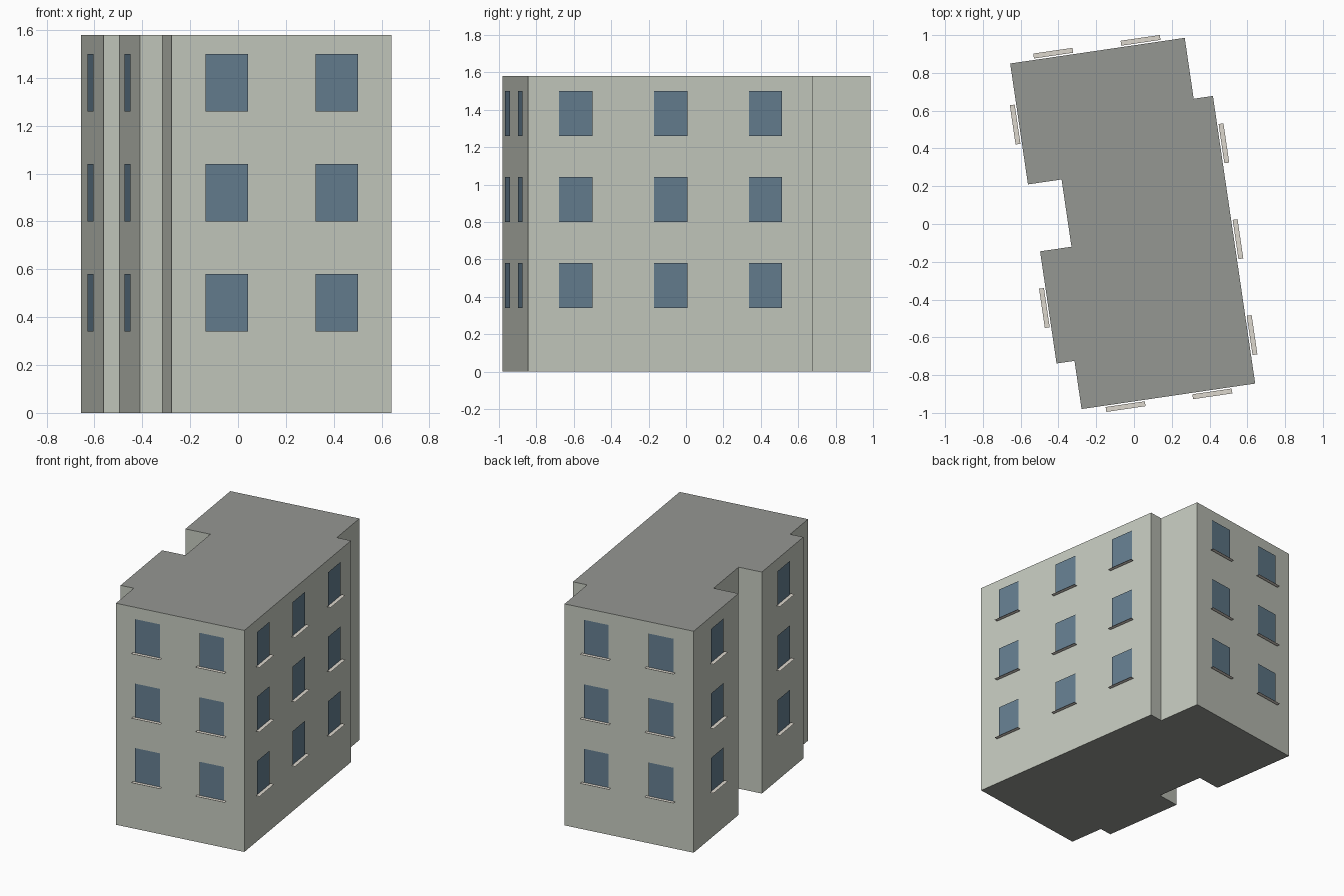
import bpy, bmesh
from math import radians
from mathutils import Vector, Matrix

if "Cube" in bpy.data.objects:
    bpy.data.objects.remove(bpy.data.objects["Cube"])

HEIGHT = 1.58
TURN = Matrix.Rotation(radians(8.36), 3, 'Z')
FLOORS = (0.34, 0.80, 1.26)        # window sill heights
WIN_W, WIN_H = 0.18, 0.24
SILL_W, GAP, SILL_OUT = 0.21, 0.008, 0.034


def material(name, rgb):
    m = bpy.data.materials.new(name)
    m.diffuse_color = (*rgb, 1)
    m.use_nodes = True
    m.node_tree.nodes["Principled BSDF"].inputs["Base Color"].default_value = m.diffuse_color
    return m


WALL = material("wall_paint", (0.56, 0.59, 0.52))
ROOF = material("roof_grey", (0.30, 0.31, 0.29))
GLASS = material("glass", (0.13, 0.21, 0.28))
STONE = material("sill_stone", (0.72, 0.68, 0.61))

# Footprint before turning, counter-clockwise; third value = windows per floor
# on the wall that starts at this corner
PLAN = [(-0.417, -0.929, 2), (0.512, -0.929, 3), (0.512, 0.610, 0),
        (0.409, 0.610, 0), (0.409, 0.936, 2), (-0.525, 0.936, 1),
        (-0.525, 0.289, 0), (-0.345, 0.289, 0), (-0.345, -0.071, 0),
        (-0.513, -0.071, 1), (-0.513, -0.671, 0), (-0.417, -0.671, 0)]
corners = [TURN @ Vector((x, y, 0)) for x, y, _ in PLAN]
UP = Vector((0, 0, 1))


def make_object(name, bm, *mats):
    me = bpy.data.meshes.new(name)
    bm.to_mesh(me)
    bm.free()
    for m in mats:
        me.materials.append(m)
    ob = bpy.data.objects.new(name, me)
    bpy.context.collection.objects.link(ob)


def quad(bm, *points):
    return bm.faces.new([bm.verts.new(p) for p in points])


# Building block: extruded footprint with dark roof and underside
bm = bmesh.new()
base = bm.faces.new([bm.verts.new(p) for p in corners])
ext = bmesh.ops.extrude_face_region(bm, geom=[base], use_keep_orig=True)
top = [v for v in ext["geom"] if isinstance(v, bmesh.types.BMVert)]
bmesh.ops.translate(bm, verts=top, vec=UP * HEIGHT)
bmesh.ops.recalc_face_normals(bm, faces=bm.faces)
for f in bm.faces:
    f.material_index = 1 if abs(f.normal.z) > 0.5 else 0
make_object("building_block", bm, WALL, ROOF)

# Window panes just off the walls, each with a flat projecting sill
panes, sills = bmesh.new(), bmesh.new()
for i, (_, _, count) in enumerate(PLAN):
    a, b = corners[i], corners[(i + 1) % len(corners)]
    along = (b - a).normalized()
    out = along.cross(UP)
    for k in range(count):
        mid = a.lerp(b, (k + 0.5) / count) + out * GAP
        for z in FLOORS:
            p = mid + UP * z
            w, s = along * WIN_W / 2, along * SILL_W / 2
            h, d = UP * WIN_H, out * (SILL_OUT - GAP)
            quad(panes, p - w, p + w, p + w + h, p - w + h)
            quad(sills, p - s + d, p + s + d, p + s, p - s)
make_object("window_panes", panes, GLASS)
make_object("window_sills", sills, STONE)
